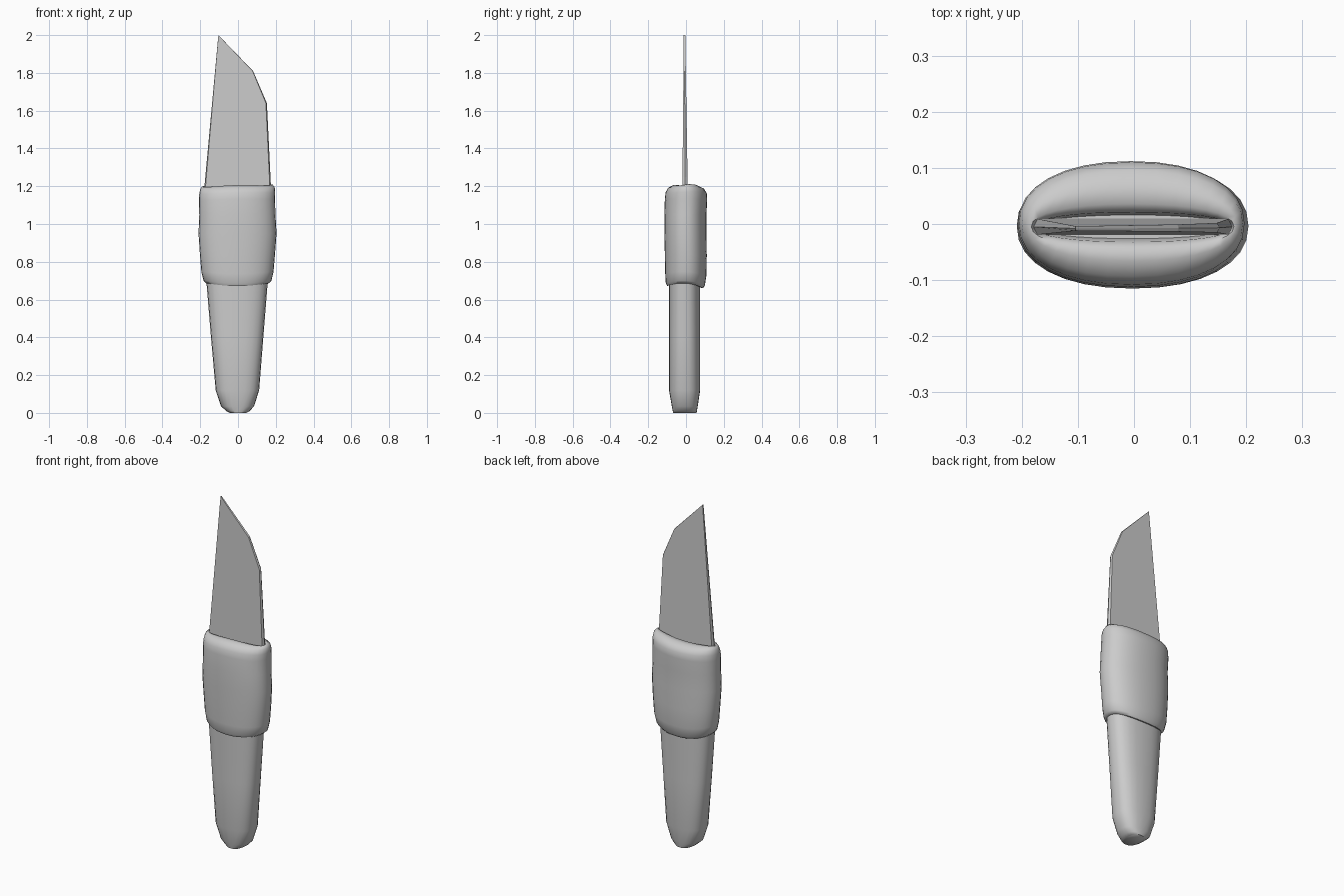
import bpy, bmesh, math

if "Cube" in bpy.data.objects:
    bpy.data.objects.remove(bpy.data.objects["Cube"])


def finish(name, bm, smooth_angle=None):
    bmesh.ops.recalc_face_normals(bm, faces=bm.faces)
    mesh = bpy.data.meshes.new(name)
    bm.to_mesh(mesh)
    bm.free()
    ob = bpy.data.objects.new(name, mesh)
    bpy.context.collection.objects.link(ob)
    if smooth_angle:
        bpy.ops.object.select_all(action='DESELECT')
        ob.select_set(True)
        bpy.context.view_layer.objects.active = ob
        bpy.ops.object.shade_smooth_by_angle(angle=math.radians(smooth_angle))
    return ob


def loft(name, rings, power, segments, smooth_angle, wobble=None):
    """Skin rounded sections given as (z, left, right, front, back)."""
    bm = bmesh.new()
    loops = []
    for z, left, right, front, back in rings:
        loop = []
        for i in range(segments):
            a = 2 * math.pi * i / segments
            c, s = math.cos(a), math.sin(a)
            u = math.copysign(abs(c) ** (2 / power), c)
            v = math.copysign(abs(s) ** (2 / power), s)
            x = (left + right) / 2 + u * (right - left) / 2
            y = (front + back) / 2 + v * (back - front) / 2
            dz = wobble(a, z) if wobble else 0
            loop.append(bm.verts.new((x, y, z + dz)))
        loops.append(loop)
    for low, high in zip(loops, loops[1:]):
        for i in range(segments):
            j = (i + 1) % segments
            bm.faces.new((low[i], low[j], high[j], high[i]))
    bm.faces.new(loops[0][::-1])
    bm.faces.new(loops[-1])
    return finish(name, bm, smooth_angle)


# Tapered handle with a narrow rounded butt
loft("handle", [
    (0.00, -0.045, 0.045, -0.068, 0.056),
    (0.01, -0.062, 0.062, -0.070, 0.058),
    (0.035, -0.09, 0.085, -0.075, 0.062),
    (0.12, -0.118, 0.112, -0.09, 0.075),
    (0.40, -0.143, 0.134, -0.09, 0.075),
    (0.75, -0.172, 0.162, -0.09, 0.075),
], 2.5, 24, 50)


# Soft wrapped collar, sagging at the lower rim and uneven at the top
def sag(a, z):
    low = max(0, (0.95 - z) / 0.28)
    high = max(0, (z - 0.95) / 0.25)
    return (low * (0.010 * math.cos(2 * a) - 0.006 * math.sin(a))
            + high * (0.005 * math.cos(a) + 0.003 * math.sin(3 * a)))


loft("wrap", [
    (0.71, -0.150, 0.145, -0.085, 0.070),
    (0.678, -0.158, 0.152, -0.092, 0.080),
    (0.676, -0.168, 0.162, -0.100, 0.090),
    (0.69, -0.182, 0.177, -0.107, 0.100),
    (0.74, -0.194, 0.188, -0.110, 0.108),
    (0.84, -0.202, 0.196, -0.112, 0.110),
    (0.95, -0.209, 0.204, -0.115, 0.108),
    (1.05, -0.205, 0.198, -0.115, 0.108),
    (1.13, -0.207, 0.196, -0.112, 0.112),
    (1.165, -0.205, 0.197, -0.108, 0.110),
    (1.19, -0.200, 0.194, -0.093, 0.095),
    (1.203, -0.190, 0.184, -0.066, 0.065),
    (1.203, -0.183, 0.178, -0.045, 0.036),
    (1.19, -0.178, 0.174, -0.032, 0.021),
    (1.14, -0.174, 0.170, -0.026, 0.016),
], 2.2, 32, 60, sag)

# Flat blade with an angled tip, thinning upwards and slightly wedged at its rim
outline = [(-0.185, 1.12), (0.178, 1.12), (0.172, 1.25), (0.153, 1.64),
           (0.08, 1.81), (-0.104, 2.0)]
bm = bmesh.new()
layers = []
for side, inset in ((-1, 0.965), (0, 1.0), (1, 0.965)):
    layer = []
    for x, z in outline:
        half = 0.014 - 0.010 * (z - 1.2) / 0.8
        k = inset if z < 1.9 else 1.0
        layer.append(bm.verts.new((x * k, -0.005 - 0.003 * (z - 1.2) / 0.8 + side * half, z)))
    layers.append(layer)
n = len(outline)
for near, far in zip(layers, layers[1:]):
    for i in range(n):
        j = (i + 1) % n
        bm.faces.new((near[i], near[j], far[j], far[i]))
bm.faces.new(layers[0])
bm.faces.new(layers[-1][::-1])
finish("blade", bm)
